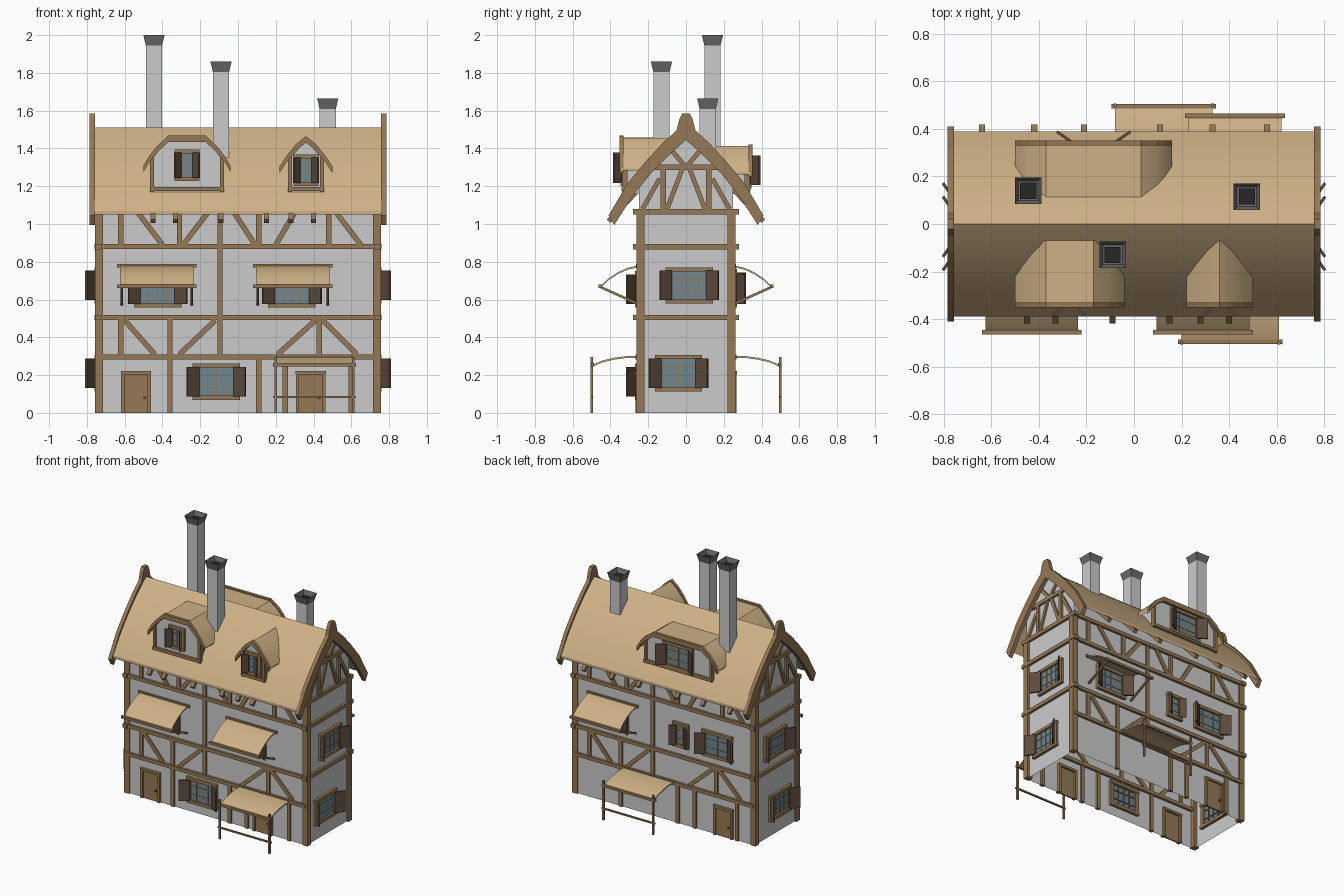
import bpy, bmesh
from math import radians, cos, sin, pi
from mathutils import Matrix, Vector

if "Cube" in bpy.data.objects:
    bpy.data.objects.remove(bpy.data.objects["Cube"])

T = lambda x, y, z: Matrix.Translation((x, y, z))
R = lambda deg: Matrix.Rotation(radians(deg), 4, 'Z')
COL = {'thatch': (.62, .44, .24, 1), 'timber': (.30, .19, .09, 1), 'shutter': (.11, .07, .045, 1),
       'glass': (.16, .24, .28, 1), 'cap': (.15, .15, .15, 1), 'soot': (.02, .02, .02, 1)}
parts = {}


def part(name, col=None):
    return parts.setdefault(name, (bmesh.new(), col))[0]


def beam(bm, M, p, q, w=.028, d=.03):
    """Box from p to q; w lies in the wall plane, d is its depth."""
    p, q = Vector(p), Vector(q)
    z = (q - p).normalized()
    ref = Vector((0, 1, 0)) if abs(z.y) < .1 else Vector((1, 0, 0))
    x = ref.cross(z).normalized()
    y = z.cross(x)
    rot = Matrix((x, y, z)).transposed().to_4x4()
    bmesh.ops.create_cube(bm, size=1, matrix=M @ Matrix.Translation((p + q) / 2) @ rot
                          @ Matrix.Diagonal((w, d, (q - p).length, 1)))


def bar(bm, M, x0, z0, x1, z1, w=.028, d=.03):
    beam(bm, M, (x0, 0, z0), (x1, 0, z1), w, d)


def prism(bm, M, pts, y0, y1):
    """Outline in the local xz plane, extruded along local y."""
    a = [bm.verts.new(M @ Vector((x, y0, z))) for x, z in pts]
    b = [bm.verts.new(M @ Vector((x, y1, z))) for x, z in pts]
    n = len(pts)
    fs = [bm.faces.new(a), bm.faces.new(b[::-1])]
    fs += [bm.faces.new((a[i], b[i], b[(i + 1) % n], a[(i + 1) % n])) for i in range(n)]
    bmesh.ops.recalc_face_normals(bm, faces=fs)
    return fs


def both(pts):
    return [(-x, z) for x, z in reversed(pts) if x > 1e-4] + list(pts)


def band(pts, up, down):
    """Symmetric strip outline of a half profile."""
    return both([(x, z + up) for x, z in pts]) + both([(x, z - down) for x, z in pts])[::-1]


# local frames: x along the wall, -y outward
FRONT, BACK = T(0, -.25, 0), R(180) @ T(0, -.25, 0)
RIGHT, LEFT = R(90) @ T(0, -.74, 0), R(-90) @ T(0, -.74, 0)
tim = part('timber_frame', 'timber')

# walls, open underneath
w = part('walls')
prism(w, R(90), both([(0, 1.49), (.1, 1.40), (.2, 1.30), (.25, 1.235), (.25, 0)]), -.74, .74)
bmesh.ops.delete(w, geom=[f for f in w.faces if f.calc_center_median().z < .001], context='FACES_ONLY')

# thatched roof and bargeboards
ROOF = [(0, 1.51), (.05, 1.47), (.1, 1.425), (.15, 1.377), (.2, 1.325), (.25, 1.268), (.3, 1.205), (.35, 1.133), (.39, 1.07)]
prism(part('roof', 'thatch'), R(90), band(ROOF, 0, .02), -.765, .765)
outer = [(.02, 1.585), (.035, 1.555), (.05, 1.495), (.12, 1.432), (.21, 1.335), (.31, 1.215), (.41, 1.045)]
inner = [(0, 1.445), (.09, 1.365), (.18, 1.275), (.28, 1.15), (.38, .995)]
for s in (-1, 1):
    prism(part('bargeboards', 'timber'), R(90), both(outer) + both(inner)[::-1], -s * .757, -s * .785)

# corner posts
for x in (-.735, .735):
    for y in (-.24, .24):
        beam(tim, Matrix(), (x, y, 0), (x, y, 1.08), .042, .042)

# long wall timbers: (x0, z0, x1, z1)
LONG = [(-.62, .31, -.62, .5), (-.36, 0, -.36, .5), (-.095, .31, -.095, 1.06), (.11, 0, .11, .29),
        (.43, .31, .43, .5), (.6, 0, .6, .29), (.25, 0, .25, .29),
        (-.60, .49, -.44, .31), (-.31, .31, -.12, .49), (.21, .31, .41, .49), (.45, .49, .63, .31),
        (-.62, .89, -.62, 1.06), (-.31, .89, -.31, 1.06), (.11, .89, .11, 1.06), (.48, .89, .48, 1.06),
        (-.53, 1.06, -.40, .89), (-.29, .89, -.16, 1.06), (-.02, 1.06, .09, .89), (.2, .89, .3, 1.06), (.52, 1.06, .65, .89)]
for M in (FRONT, BACK):
    for s in LONG:
        bar(tim, M, *s, d=.024)
    for z in (.295, .505, .88, 1.065):
        e = .76 if z in (.505, .88) else .74
        bar(tim, M, -e, z, e, z, .026, .036)

# end wall timbers and gable framing
for M in (RIGHT, LEFT):
    for z in (.505, .88, 1.065):
        bar(tim, M, -.28, z, .28, z, .028, .036)
    bar(tim, M, -.18, 1.30, .18, 1.30)
    for s in (-1, 1):
        bar(tim, M, s * .12, 1.07, s * .12, 1.30)
        bar(tim, M, s * .02, 1.29, s * .1, 1.08, .024, .024)
        bar(tim, M, 0, 1.30, s * .08, 1.395, .024, .024)
        bar(tim, M, s * .14, 1.24, s * .23, 1.08, .024, .024)

# rafter tails
for M, xs in ((FRONT, (-.45, -.33, -.09, .15, .28, .40)), (BACK, (-.56, -.33, -.11, .21, .42, .64))):
    for x in xs:
        beam(part('rafter_tails', 'timber'), M, (x, .03, 1.215), (x, -.16, 1.015), .026, .026)


def window(M, x, z, w=.25, h=.19, ang=35, sw=.075):
    M = M @ T(x, 0, z)
    fr, o = part('window_frames', 'timber'), w / 2 - .03
    prism(part('window_glass', 'glass'), M, [(-o, -h / 2), (o, -h / 2), (o, h / 2), (-o, h / 2)], -.006, .002)
    for s in (-1, 1):
        bar(fr, M, s * (w / 2 - .016), -h / 2, s * (w / 2 - .016), h / 2, .03, .034)
        bar(fr, M, -w / 2, s * (h / 2 - .01), w / 2, s * (h / 2 - .01), .022, .042)
        sh = M @ T(s * (o + .002), -.016, 0) @ R(-s * ang)
        prism(part('shutters', 'shutter'), sh, [(0, -h * .41), (s * sw, -h * .41), (s * sw, h * .41), (0, h * .41)], -.012, 0)
    n = round(o * 2 / .045)
    for i in range(1, n):
        u = -o + 2 * o * i / n
        bar(fr, M, u, -h / 2, u, h / 2, .005, .018)
    for k in (-.17, .17):
        bar(fr, M, -o, h * k, o, h * k, .005, .018)


def door(M, x):
    M, fr = M @ T(x, 0, 0), part('doors', 'timber')
    prism(fr, M, [(-.065, 0), (.065, 0), (.065, .21), (-.065, .21)], -.008, .002)
    for s in (-1, 1):
        bar(fr, M, s * .07, 0, s * .07, .22, .018, .036)
    bar(fr, M, -.08, .213, .08, .213, .018, .04)
    bmesh.ops.create_cube(part('door_handles', 'shutter'), size=.012, matrix=M @ T(.045, -.012, .08))


for M, xs in ((FRONT, (-.54, .385)), (BACK, (.49,))):
    for x in xs:
        door(M, x)
window(FRONT, -.115, .165)
window(FRONT, -.425, .655)
window(FRONT, .285, .655)
window(BACK, -.42, .655)
window(BACK, .14, .665, .13, .18, 40, .05)
window(BACK, .44, .665)
for M, s in ((RIGHT, 1), (LEFT, -1)):
    window(M, s * .017, .675)
    window(M, -s * .04, .21)


def canopy(M, x, prof, half):
    M = M @ T(x, 0, 0)
    P = M @ R(-90)
    prism(part('canopies', 'thatch'), P, prof + [(a, z - .01) for a, z in prof[::-1]], -half, half)
    wd = part('canopy_supports', 'timber')
    for a, z in (prof[0], prof[-1]):
        beam(wd, M, (-half - .015, -a, z), (half + .015, -a, z), .018, .018)
    return M, wd


def awning(M, x):
    M, wd = canopy(M, x, [(.005, .78), (.06, .768), (.11, .745), (.16, .712), (.205, .67)], .195)
    for s in (-1, 1):
        beam(wd, M, (s * .185, 0, .575), (s * .185, -.2, .665), .013, .013)


def porch(M, x):
    M, wd = canopy(M, x, [(.005, .30), (.07, .30), (.13, .292), (.19, .278), (.245, .255)], .205)
    for s in (-1, 1):
        bar(wd, M @ T(0, -.25, 0), s * .205, 0, s * .205, .295, .013, .013)
    bar(wd, M @ T(0, -.25, 0), -.22, .085, .22, .085, .011, .011)


awning(FRONT, -.43)
awning(FRONT, .29)
awning(BACK, -.425)
porch(FRONT, .405)
porch(BACK, -.125)


def dormer(rot, x, prof, f, zwin, inner_y, **win):
    M = rot @ T(x, 0, 0)
    (b, zt), (a, zl) = prof[0], prof[-1]
    zf = zt - (zt - zl) * (f - b) / (a - b)
    prism(part('dormer_walls'), M, both([(b, zt - .012), (f, zf - .01), (f, 1.16)]), -.325, -.12)
    prism(part('dormer_roofs', 'thatch'), M, band(prof, 0, .012), -.345, inner_y)
    wd = part('dormer_trim', 'timber')
    prism(wd, M, band(prof, .01, .024), -.352, -.33)
    F = M @ T(0, -.325, 0)
    for s in (-1, 1):
        bar(wd, F, s * f, 1.17, s * f, zf, .02, .03)
    bar(wd, F, -f - .01, 1.185, f + .01, 1.185, .022, .034)
    window(F, 0, zwin, **win)


small = dict(w=.13, h=.165, ang=50, sw=.05)
dormer(R(0), -.27, [(.10, 1.458), (.165, 1.395), (.20, 1.35), (.23, 1.30)], .185, 1.31, -.07, **small)
dormer(R(0), .36, [(0, 1.455), (.05, 1.415), (.1, 1.355), (.14, 1.295)], .085, 1.285, -.07, **small)
dormer(R(180), .17, [(.20, 1.412), (.265, 1.365), (.30, 1.325), (.33, 1.275)], .27, 1.285, -.10)

# chimneys with flared hollow caps
for x, y, z0, z1 in ((-.445, .14, 1.34, 2.0), (-.09, -.13, 1.35, 1.86), (.475, .115, 1.36, 1.665)):
    beam(part('chimneys'), T(x, y, 0), (0, 0, z0), (0, 0, z1 - .054), .086, .086)
    cap = part('chimney_caps', 'cap')
    vs = bmesh.ops.create_cone(cap, cap_ends=True, segments=4, radius1=.043 * 2 ** .5, radius2=.056 * 2 ** .5,
                               depth=.055, matrix=T(x, y, z1 - .0275) @ R(45))['verts']
    top = max({f for v in vs for f in v.link_faces}, key=lambda f: f.calc_center_median().z)
    bmesh.ops.inset_individual(cap, faces=[top], thickness=.021)
    bmesh.ops.translate(cap, verts=top.verts, vec=(0, 0, -.04))
    beam(part('flues', 'soot'), T(x, y, 0), (0, 0, z1 - .045), (0, 0, z1 - .03), .068, .068)

# turn every part into an object
for name, (bm, col) in parts.items():
    me = bpy.data.meshes.new(name)
    bm.to_mesh(me)
    bm.free()
    ob = bpy.data.objects.new(name, me)
    bpy.context.collection.objects.link(ob)
    if col:
        mat = bpy.data.materials.get(col) or bpy.data.materials.new(col)
        mat.diffuse_color = COL[col]
        mat.use_nodes = True
        mat.node_tree.nodes["Principled BSDF"].inputs["Base Color"].default_value = mat.diffuse_color
        me.materials.append(mat)
    if col == 'thatch':
        me.polygons.foreach_set('use_smooth', [True] * len(me.polygons))
        me.set_sharp_from_angle(angle=radians(30))
